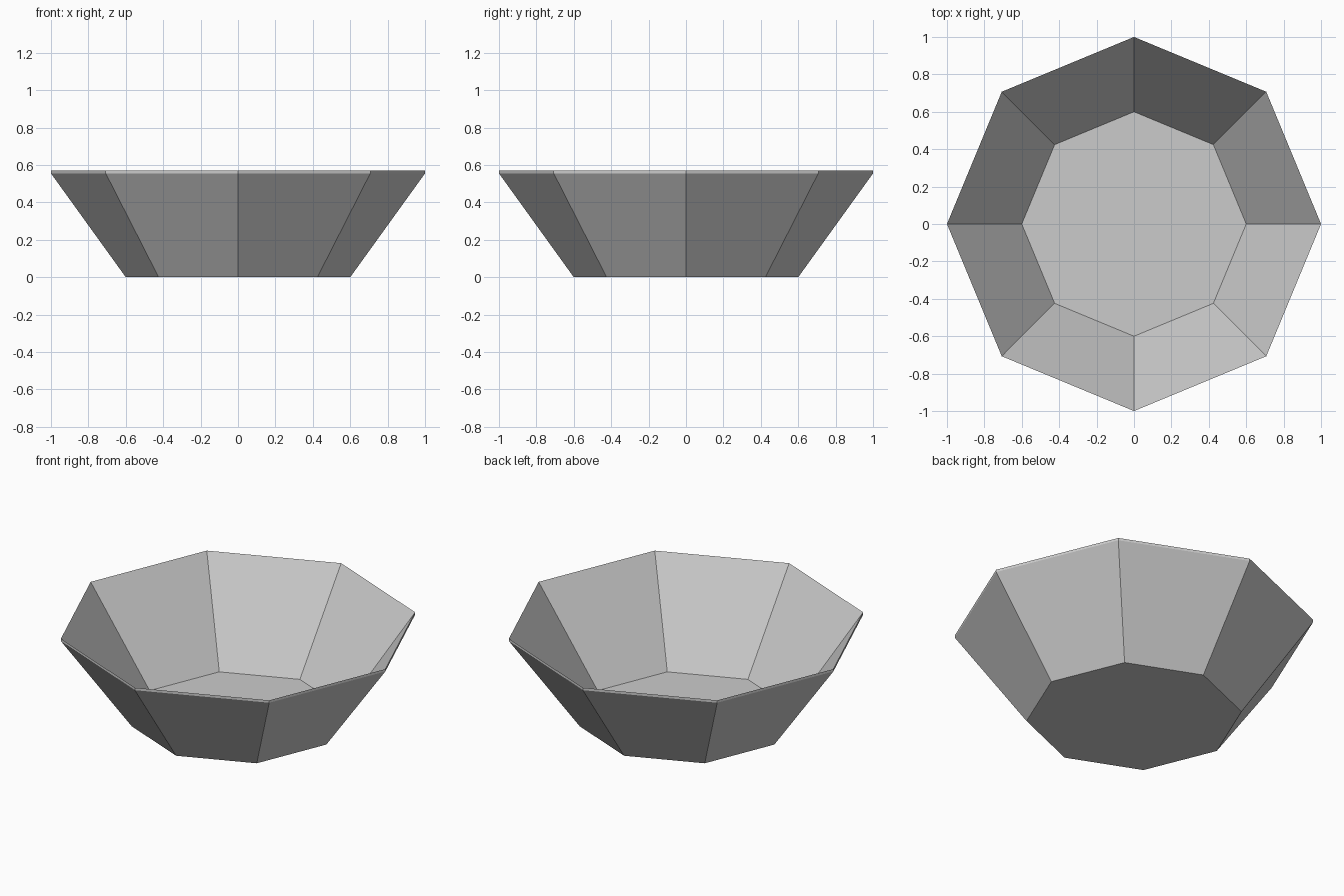
import bpy
import bmesh
from math import cos, sin, tau

cube = bpy.data.objects.get("Cube")
if cube:
    bpy.data.objects.remove(cube, do_unlink=True)

SIDES = 8

grey = bpy.data.materials.new("light_grey")
grey.use_nodes = True
colour = (0.6, 0.6, 0.6, 1)
grey.diffuse_color = colour
grey.node_tree.nodes["Principled BSDF"].inputs["Base Color"].default_value = colour

# Wall profile (radius, height): outer foot, outer rim, inner rim, inner floor
profile = [(0.6, 0), (1, 0.555), (1, 0.57), (0.6, 0.01)]

bm = bmesh.new()
rings = [[bm.verts.new((r * cos(tau * i / SIDES), r * sin(tau * i / SIDES), z))
          for i in range(SIDES)] for r, z in profile]

# Outer wall, rim band and inner wall
for low, high in zip(rings, rings[1:]):
    for i in range(SIDES):
        j = (i + 1) % SIDES
        bm.faces.new((low[i], low[j], high[j], high[i]))

# Underside and inner floor
bm.faces.new(rings[0][::-1])
bm.faces.new(rings[-1])

mesh = bpy.data.meshes.new("bowl")
bm.to_mesh(mesh)
bm.free()
mesh.materials.append(grey)
bowl = bpy.data.objects.new("bowl", mesh)
bpy.context.collection.objects.link(bowl)
